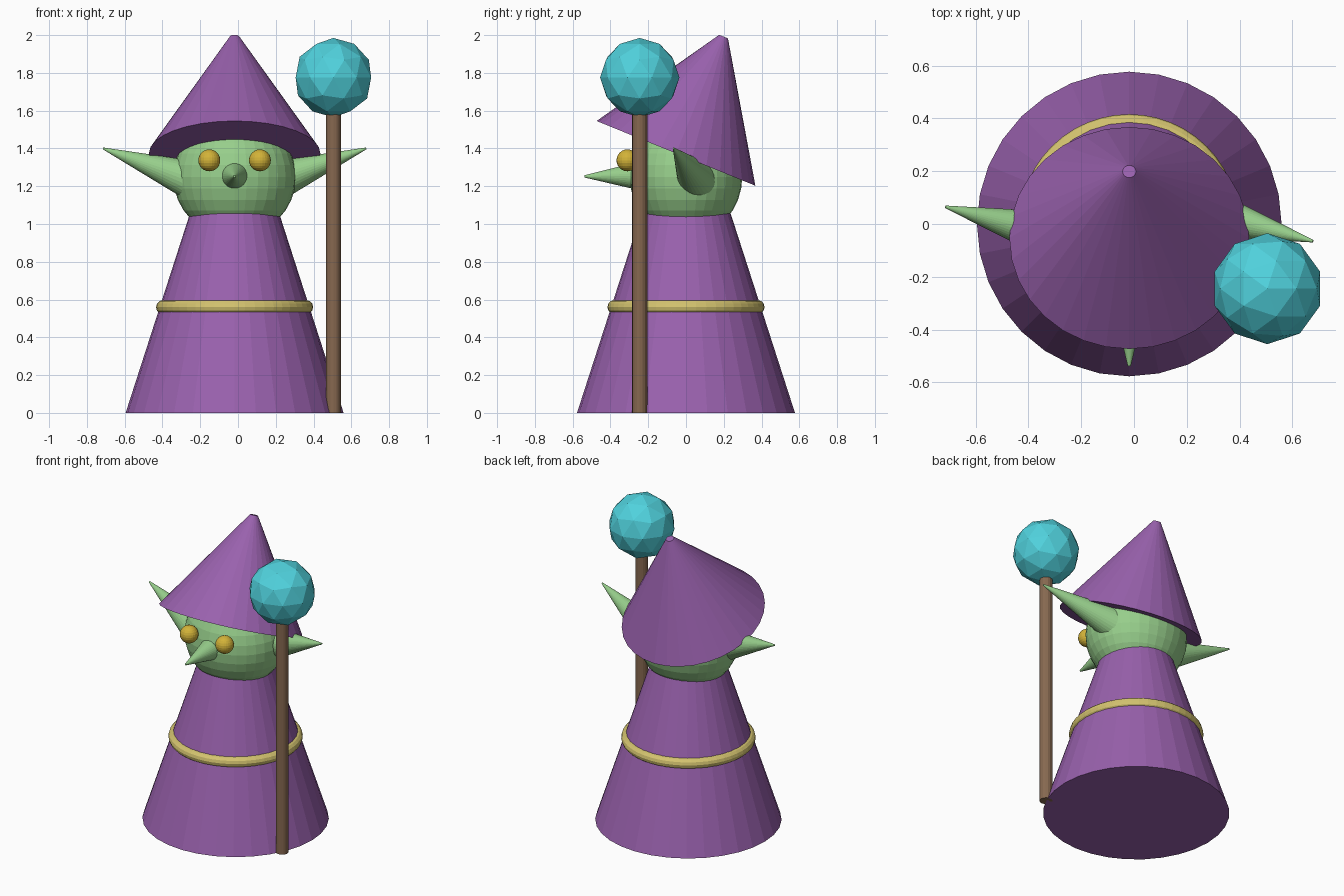
import bpy
from math import radians
from mathutils import Vector

cube = bpy.data.objects.get("Cube")
if cube:
    bpy.data.objects.remove(cube)

CX = -0.018  # body axis


def material(name, rgb):
    m = bpy.data.materials.new(name)
    m.use_nodes = True
    m.diffuse_color = (*rgb, 1)
    m.node_tree.nodes["Principled BSDF"].inputs["Base Color"].default_value = (*rgb, 1)
    return m


purple = material("purple cloth", (0.32, 0.12, 0.42))
green = material("green skin", (0.31, 0.62, 0.26))
gold = material("pale gold", (0.66, 0.55, 0.16))
yellow = material("amber yellow", (0.65, 0.45, 0.04))
brown = material("brown wood", (0.24, 0.14, 0.08))
teal = material("bright teal", (0.08, 0.64, 0.72))


def finish(name, mat):
    ob = bpy.context.object
    ob.name = name
    ob.data.materials.append(mat)
    return ob


def cone(name, mat, base, tip, r1, r2, sides=32):
    """Tapered cylinder running from base to tip."""
    a, b = Vector(base), Vector(tip)
    turn = (b - a).to_track_quat("Z", "Y").to_euler()
    bpy.ops.mesh.primitive_cone_add(vertices=sides, radius1=r1, radius2=r2,
                                    depth=(b - a).length, location=(a + b) / 2, rotation=turn)
    return finish(name, mat)


def ball(name, mat, loc, scale, segments=32, rings=16):
    bpy.ops.mesh.primitive_uv_sphere_add(segments=segments, ring_count=rings,
                                         radius=1, location=loc)
    bpy.context.object.scale = scale
    return finish(name, mat)


# Robe and belt
cone("robe", purple, (CX, 0, 0), (CX, 0, 1.06), 0.577, 0.235)
bpy.ops.mesh.primitive_torus_add(major_segments=48, minor_segments=12, major_radius=0.379,
                                 minor_radius=0.037, location=(CX, 0, 0.56))
finish("belt", gold)

# Head, nose, eyes and ears
ball("head", green, (CX, 0, 1.25), (0.325, 0.298, 0.32))
cone("nose", green, (CX, 0, 1.255), (CX, -0.537, 1.252), 0.0, 0.0)
bpy.data.objects.remove(bpy.context.object)
cone("nose", green, (CX, -0.21, 1.255), (CX, -0.537, 1.252), 0.085, 0.006)
for side, label in ((1, "left"), (-1, "right")):
    ball(label + "_eye", yellow, (CX + side * 0.134, -0.31, 1.337), (0.058,) * 3, 24, 12)
    cone(label + "_ear", green, (CX + side * 0.21, side * 0.065, 1.225),
         (CX + side * 0.696, -side * 0.065, 1.4), 0.11, 0.005)

# Pointed hat leaning backwards
cone("hat", purple, (CX, -0.053, 1.374), (CX, 0.199, 1.992), 0.454, 0.025)

# Staff with faceted orb
cone("staff", brown, (0.505, -0.245, 0), (0.505, -0.245, 1.75), 0.04, 0.04, 16)
bpy.ops.mesh.primitive_ico_sphere_add(subdivisions=2, radius=0.21, location=(0.505, -0.245, 1.775))
finish("orb", teal)
